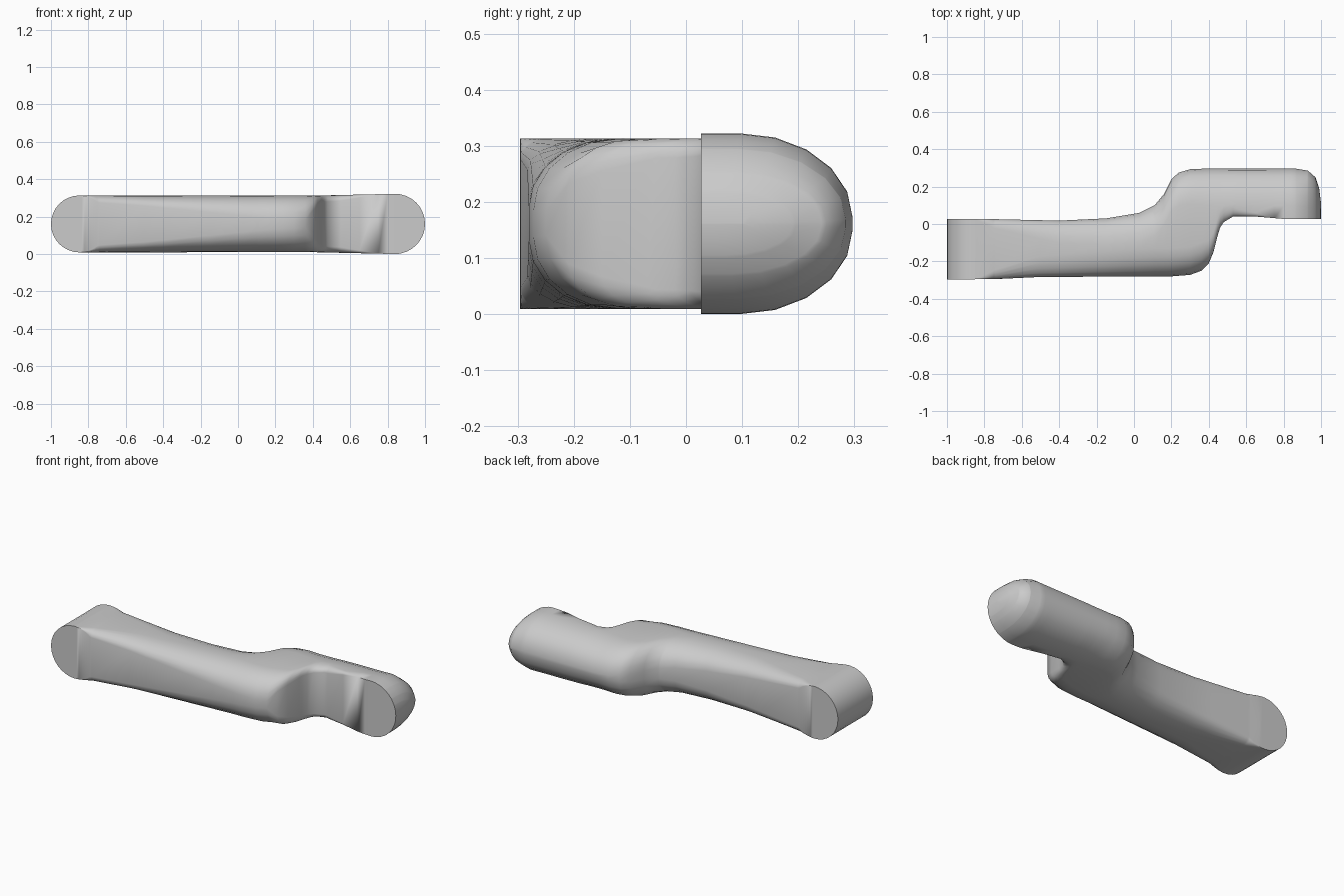
import bpy
import bmesh
from math import sin, cos, pi, sqrt, radians

if "Cube" in bpy.data.objects:
    bpy.data.objects.remove(bpy.data.objects["Cube"])

MID = 0.161            # height of the centre line
BOSS_X, BOSS_R = -0.848, 0.152
TIP_X, TIP_R = 0.839, 0.161
STEPS = 5              # segments in each rounded corner

# Outline of the arm seen from above
FRONT = [(-1, -.296), (-.75, -.295), (-.5, -.283), (.2, -.28), (.3, -.272),
         (.36, -.25), (.4, -.21), (.425, -.15), (.445, -.07), (.46, -.02),
         (.48, .01), (.53, .04), (.65, .04), (.8, .027), (1, .027)]
BACK = [(-1, .027), (-.75, .026), (-.4, .018), (-.15, .03), (.03, .06),
        (.11, .1), (.16, .16), (.2, .24), (.24, .275), (.3, .293),
        (.4, .297), (.86, .297), (.93, .285), (.97, .25), (.99, .19), (1, .11)]

# Corner rounding: depth along y and height along z, front and back
FRONT_DEPTH = [(-.85, 0), (-.74, .05), (-.5, .11), (.1, .15), (.36, .15),
               (.45, .09), (.55, .04), (.75, 0)]
FRONT_RISE = [(-.74, .038), (-.5, .055), (.15, .12), (.36, .13), (.4, .08),
              (.45, .035), (.55, .03), (.75, 0)]
BACK_DEPTH = [(-.85, 0), (-.74, .05), (-.4, .12), (.2, .17), (.4, .2)]
BACK_RISE = [(-.74, .038), (-.4, .07), (.2, .13), (.4, .15)]


def track(keys, x):
    """Straight interpolation through (x, value) keys."""
    if x <= keys[0][0]:
        return keys[0][1]
    for (xa, va), (xb, vb) in zip(keys, keys[1:]):
        if x <= xb:
            return va + (vb - va) * (x - xa) / (xb - xa)
    return keys[-1][1]


def chord(x, centre, radius):
    return sqrt(max(radius ** 2 - (x - centre) ** 2, 0))


def half_height(x):
    if x < BOSS_X:
        return chord(x, BOSS_X, BOSS_R)
    if x > TIP_X:
        return chord(x, TIP_X, TIP_R)
    return track([(BOSS_X, BOSS_R), (.4, .151), (TIP_X, TIP_R)], x)


def section(x):
    """Closed rounded ring across the arm at x."""
    half = max(half_height(x), .0005)
    front, back = track(FRONT, x), track(BACK, x)
    rise_f, rise_b = track(FRONT_RISE, x), track(BACK_RISE, x)
    if x < -.74:       # boss end faces stay round
        rise_f = rise_b = half - min(half, chord(x, BOSS_X, BOSS_R))
    rise_f, rise_b = min(rise_f, half), min(rise_b, half * .95)
    room = back - front
    depth_f = min(track(FRONT_DEPTH, x), room * .45)
    depth_b = min(track(BACK_DEPTH, x), room * .75)
    if rise_f < .0001:
        depth_f = 0
    if rise_b < .0001:
        depth_b = 0
    upper = []
    for i in range(STEPS + 1):
        a = pi / 2 * i / STEPS
        upper.append((front + depth_f * (1 - cos(a)), half - rise_f * (1 - sin(a))))
    for i in range(STEPS + 1):
        a = pi / 2 * i / STEPS
        upper.append((back - depth_b * (1 - sin(a)), half - rise_b * (1 - cos(a))))
    lower = [(y, -z) for y, z in reversed(upper)]
    return [(x, y, MID + z) for y, z in upper + lower]


# Stations along the arm: rounded ends plus every outline key
stations = {round(x, 3) for x, _ in FRONT + BACK + FRONT_DEPTH + BACK_DEPTH}
for i in range(9):
    a = pi / 2 * i / 8
    stations.add(round(BOSS_X - BOSS_R * cos(a), 3))
    stations.add(round(TIP_X + TIP_R * cos(a), 3))
    stations.add(round(BOSS_X + .108 * i / 8, 3))

# Crank arm lofted through all sections
bm = bmesh.new()
rings = [[bm.verts.new(p) for p in section(x)] for x in sorted(stations)]
for r, s in zip(rings, rings[1:]):
    n = len(r)
    for i in range(n):
        j = (i + 1) % n
        bm.faces.new((r[i], r[j], s[j], s[i]))
bm.faces.new(rings[0])
bm.faces.new(list(reversed(rings[-1])))
bmesh.ops.remove_doubles(bm, verts=bm.verts, dist=.0004)
bmesh.ops.recalc_face_normals(bm, faces=bm.faces)
mesh = bpy.data.meshes.new("crank_arm")
bm.to_mesh(mesh)
bm.free()
arm = bpy.data.objects.new("crank_arm", mesh)
bpy.context.collection.objects.link(arm)

# Plain grey metal
grey = bpy.data.materials.new("grey_metal")
grey.use_nodes = True
colour = (.6, .6, .6, 1)
grey.diffuse_color = colour
grey.node_tree.nodes["Principled BSDF"].inputs["Base Color"].default_value = colour
mesh.materials.append(grey)

bpy.context.view_layer.objects.active = arm
arm.select_set(True)
bpy.ops.object.shade_smooth_by_angle(angle=radians(35))
